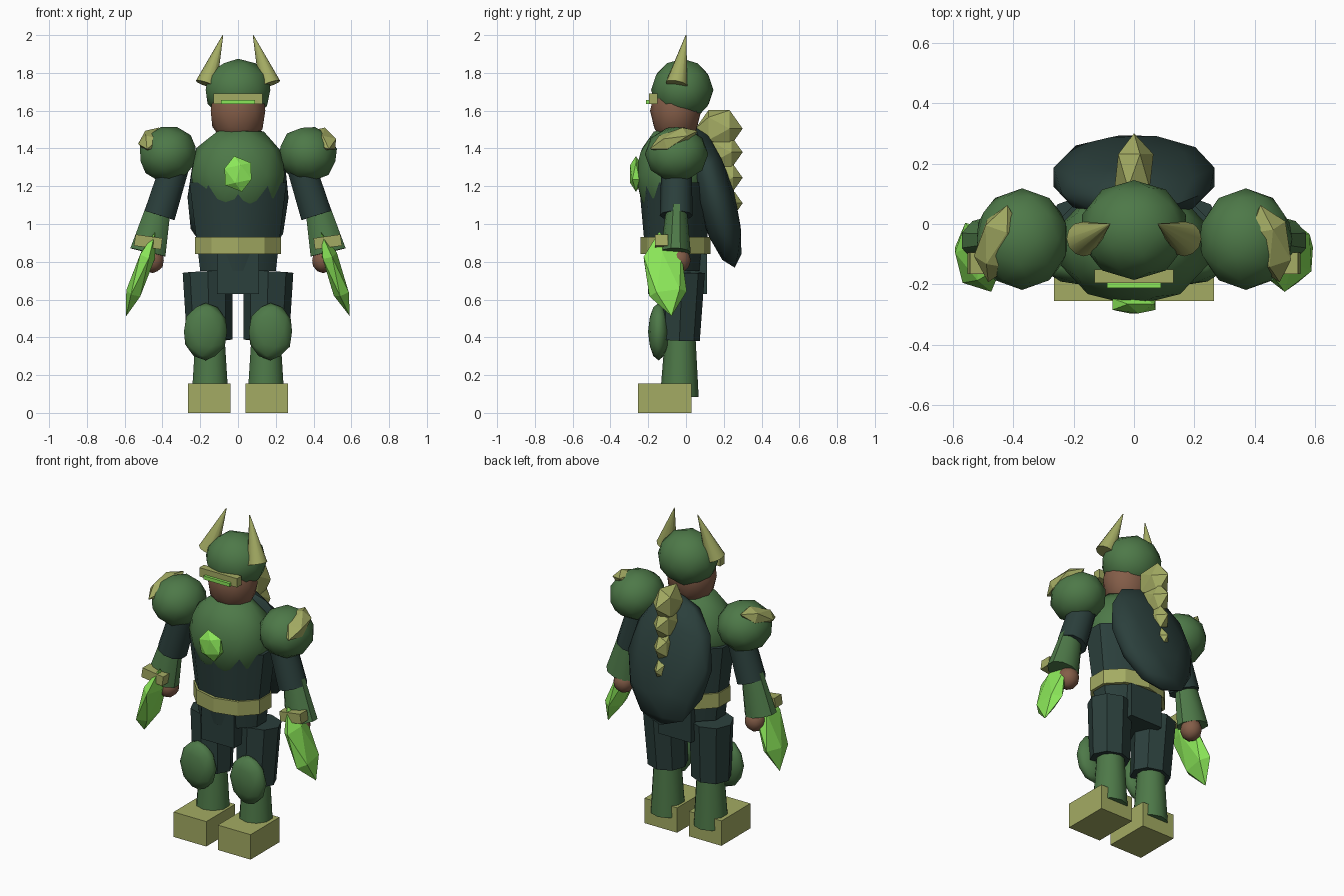
import bpy
import bmesh
from math import radians
from mathutils import Vector, Matrix, Euler

cube = bpy.data.objects.get("Cube")
if cube:
    bpy.data.objects.remove(cube, do_unlink=True)


def material(name, rgb):
    m = bpy.data.materials.new(name)
    m.use_nodes = True
    m.diffuse_color = (*rgb, 1)
    m.node_tree.nodes["Principled BSDF"].inputs["Base Color"].default_value = (*rgb, 1)
    return m


GREEN = material("armour green", (0.075, 0.19, 0.065))
DARK = material("dark cloth", (0.024, 0.05, 0.045))
OLIVE = material("olive bone", (0.37, 0.41, 0.125))
BROWN = material("brown skin", (0.23, 0.11, 0.065))
BRIGHT = material("bright crystal", (0.26, 0.80, 0.10))


def finish(name, bm, mat, matrix, smooth=None):
    """Turn a bmesh into an object, smooth below the given angle."""
    bmesh.ops.transform(bm, matrix=matrix, verts=bm.verts)
    bmesh.ops.recalc_face_normals(bm, faces=bm.faces)
    mesh = bpy.data.meshes.new(name)
    bm.to_mesh(mesh)
    bm.free()
    mesh.materials.append(mat)
    ob = bpy.data.objects.new(name, mesh)
    bpy.context.collection.objects.link(ob)
    if smooth:
        bpy.ops.object.select_all(action="DESELECT")
        ob.select_set(True)
        bpy.context.view_layer.objects.active = ob
        bpy.ops.object.shade_smooth_by_angle(angle=radians(smooth))
    return ob


def placed(loc, rot, scale=(1, 1, 1)):
    turn = Euler([radians(a) for a in rot]).to_matrix().to_4x4()
    return Matrix.Translation(loc) @ turn @ Matrix.Diagonal((*scale, 1))


def ball(name, mat, loc, radii, rot=(0, 0, 0), detail=2, flat_top=None):
    """Icosphere: detail 2 is rounded, detail 1 is a faceted crystal."""
    bm = bmesh.new()
    bmesh.ops.create_icosphere(bm, subdivisions=detail, radius=1)
    if flat_top:
        for v in bm.verts:
            v.co.z = min(v.co.z, flat_top)
    return finish(name, bm, mat, placed(loc, rot, radii), 60 if detail > 1 else None)


def box(name, mat, low, high, rot=(0, 0, 0)):
    low, high = Vector(low), Vector(high)
    bm = bmesh.new()
    bmesh.ops.create_cube(bm, size=1)
    return finish(name, bm, mat, placed((low + high) / 2, rot, high - low))


def limb(name, mat, a, b, ra, rb, sides=10, squash=1, smooth=40):
    """Tapered cylinder from point a to point b, squashed in depth."""
    a, b = Vector(a), Vector(b)
    bm = bmesh.new()
    bmesh.ops.create_cone(bm, cap_ends=True, segments=sides, radius1=ra,
                          radius2=rb, depth=(b - a).length)
    bmesh.ops.scale(bm, vec=(1, squash, 1), verts=bm.verts)
    turn = Vector((0, 0, 1)).rotation_difference(b - a).to_matrix().to_4x4()
    return finish(name, bm, mat, Matrix.Translation((a + b) / 2) @ turn, smooth)


# Head and helmet
ball("head", BROWN, (0, -0.055, 1.6), (0.152, 0.135, 0.19))
ball("helmet", GREEN, (0, -0.02, 1.71), (0.18, 0.165, 0.165))
box("visor", OLIVE, (-0.13, -0.195, 1.635), (0.13, -0.15, 1.69))
box("visor_slit", BRIGHT, (-0.09, -0.212, 1.634), (0.09, -0.19, 1.656))

# Torso, belt and hips
ball("chest_plate", GREEN, (0, -0.07, 1.26), (0.26, 0.2, 0.27), flat_top=0.92)
limb("torso", DARK, (0, -0.055, 0.75), (0, -0.055, 1.22), 0.21, 0.27, squash=0.72)
limb("belt", OLIVE, (0, -0.055, 0.84), (0, -0.055, 0.93), 0.24, 0.24, squash=0.77, smooth=None)
box("loincloth", DARK, (-0.112, -0.2, 0.63), (0.112, 0.11, 0.84))
ball("chest_crystal", BRIGHT, (0, -0.265, 1.265), (0.088, 0.036, 0.097), (0, -12, 0), 1)

# Back shell with a row of spikes
ball("back_shell", DARK, (0, 0.155, 1.14), (0.28, 0.105, 0.385), (15.5, 0, 0))
for i, height in enumerate((1.505, 1.38, 1.245, 1.11)):
    k = 1 - 0.13 * i
    ball(f"back_spike_{i + 1}", OLIVE, (0, 0.3 - 0.125 * k, height),
         (0.072 * k, 0.115 * k, 0.125 * k), (-90, 0, 0), 1)

# Paired parts
for side, s in (("left", 1), ("right", -1)):
    limb(f"{side}_horn", OLIVE, (s * 0.168, -0.05, 1.74), (s * 0.08, 0, 2.0),
         0.058, 0.002, sides=12)

    # Arm
    ball(f"{side}_shoulder_guard", GREEN, (s * 0.37, -0.05, 1.37), (0.158, 0.168, 0.148),
         (0, s * 15, 0))
    ball(f"{side}_shoulder_spike", OLIVE, (s * 0.45, -0.065, 1.445), (0.075, 0.055, 0.14),
         (-70, 0, s * 14), 1)
    limb(f"{side}_upper_arm", DARK, (s * 0.415, -0.052, 1.045), (s * 0.33, -0.05, 1.32),
         0.087, 0.08)
    limb(f"{side}_forearm", GREEN, (s * 0.477, -0.055, 0.85), (s * 0.42, -0.05, 1.09),
         0.1, 0.068, squash=0.8)
    ball(f"{side}_hand", BROWN, (s * 0.452, -0.038, 0.808), (0.062, 0.064, 0.068))
    box(f"{side}_wrist_mount", OLIVE, (s * 0.475 - 0.072, -0.165, 0.875),
        (s * 0.475 + 0.072, -0.095, 0.935), (0, s * -8, 0))
    ball(f"{side}_blade_crystal", BRIGHT, (s * 0.515, -0.11, 0.735), (0.05, 0.118, 0.238),
         (8, s * -19, 0), 1)

    # Leg
    limb(f"{side}_thigh", DARK, (s * 0.15, -0.035, 0.385), (s * 0.16, -0.02, 0.745),
         0.12, 0.133, sides=8, squash=0.9)
    ball(f"{side}_knee_guard", GREEN, (s * 0.172, -0.145, 0.43), (0.12, 0.056, 0.152))
    limb(f"{side}_shin", GREEN, (s * 0.148, -0.035, 0.085), (s * 0.148, -0.03, 0.45),
         0.102, 0.078)
    box(f"{side}_boot", OLIVE, (s * 0.1525 - 0.1125, -0.255, 0),
        (s * 0.1525 + 0.1125, 0.03, 0.155))
